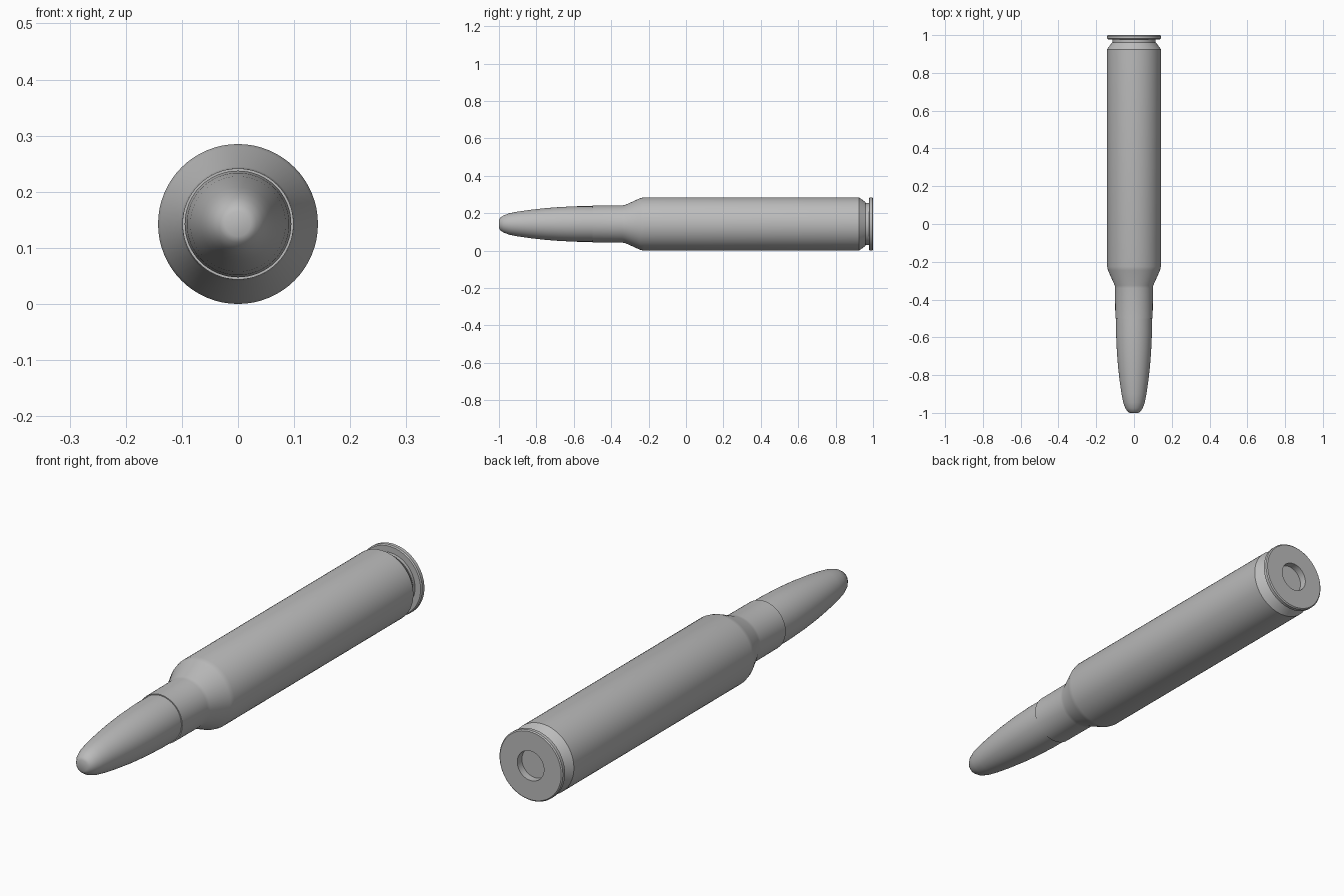
import bpy, bmesh, math
from mathutils import Matrix, Vector

cube = bpy.data.objects.get("Cube")
if cube:
    bpy.data.objects.remove(cube, do_unlink=True)

RADIUS = 0.1425
SIDES = 64

metal = bpy.data.materials.new("plain grey metal")
metal.use_nodes = True
grey = (0.5, 0.5, 0.5, 1)
metal.diffuse_color = grey
metal.node_tree.nodes["Principled BSDF"].inputs["Base Color"].default_value = grey


def lathe(name, profile):
    """Spin (y, radius) points about the lengthwise axis."""
    bm = bmesh.new()
    verts = [bm.verts.new((r, y, 0)) for y, r in profile]
    edges = [bm.edges.new(pair) for pair in zip(verts, verts[1:])]
    bmesh.ops.spin(bm, geom=verts + edges, cent=(0, 0, 0), axis=(0, 1, 0),
                   angle=math.tau, steps=SIDES, use_duplicate=False)
    bmesh.ops.remove_doubles(bm, verts=bm.verts, dist=0.0001)
    bmesh.ops.recalc_face_normals(bm, faces=bm.faces)
    mesh = bpy.data.meshes.new(name)
    bm.to_mesh(mesh)
    bm.free()
    mesh.materials.append(metal)
    obj = bpy.data.objects.new(name, mesh)
    obj.location.z = RADIUS
    bpy.context.collection.objects.link(obj)
    bpy.ops.object.select_all(action="DESELECT")
    obj.select_set(True)
    bpy.context.view_layer.objects.active = obj
    bpy.ops.object.shade_smooth_by_angle(angle=math.radians(32))
    return obj


# Case: mouth, neck, shoulder, body, extractor groove, rim and recessed base
lathe("case", [
    (-0.47, 0), (-0.47, 0.094), (-0.50, 0.094), (-0.50, 0.099),
    (-0.34, 0.1), (-0.325, 0.102), (-0.245, 0.138), (-0.225, RADIUS),
    (0.925, RADIUS), (0.96, 0.117), (0.96, 0.113), (0.978, 0.113),
    (0.978, 0.138), (0.982, RADIUS), (0.996, RADIUS), (1.0, 0.138),
    (1.0, 0.06), (0.97, 0.06), (0.97, 0),
])

# Projectile: curved taper ending in a small blunt tip
lathe("projectile", [
    (-1.0, 0), (-1.0, 0.022), (-0.994, 0.033), (-0.975, 0.046),
    (-0.945, 0.057), (-0.90, 0.066), (-0.83, 0.076), (-0.75, 0.085),
    (-0.67, 0.091), (-0.58, 0.095), (-0.48, 0.095), (-0.48, 0),
])
